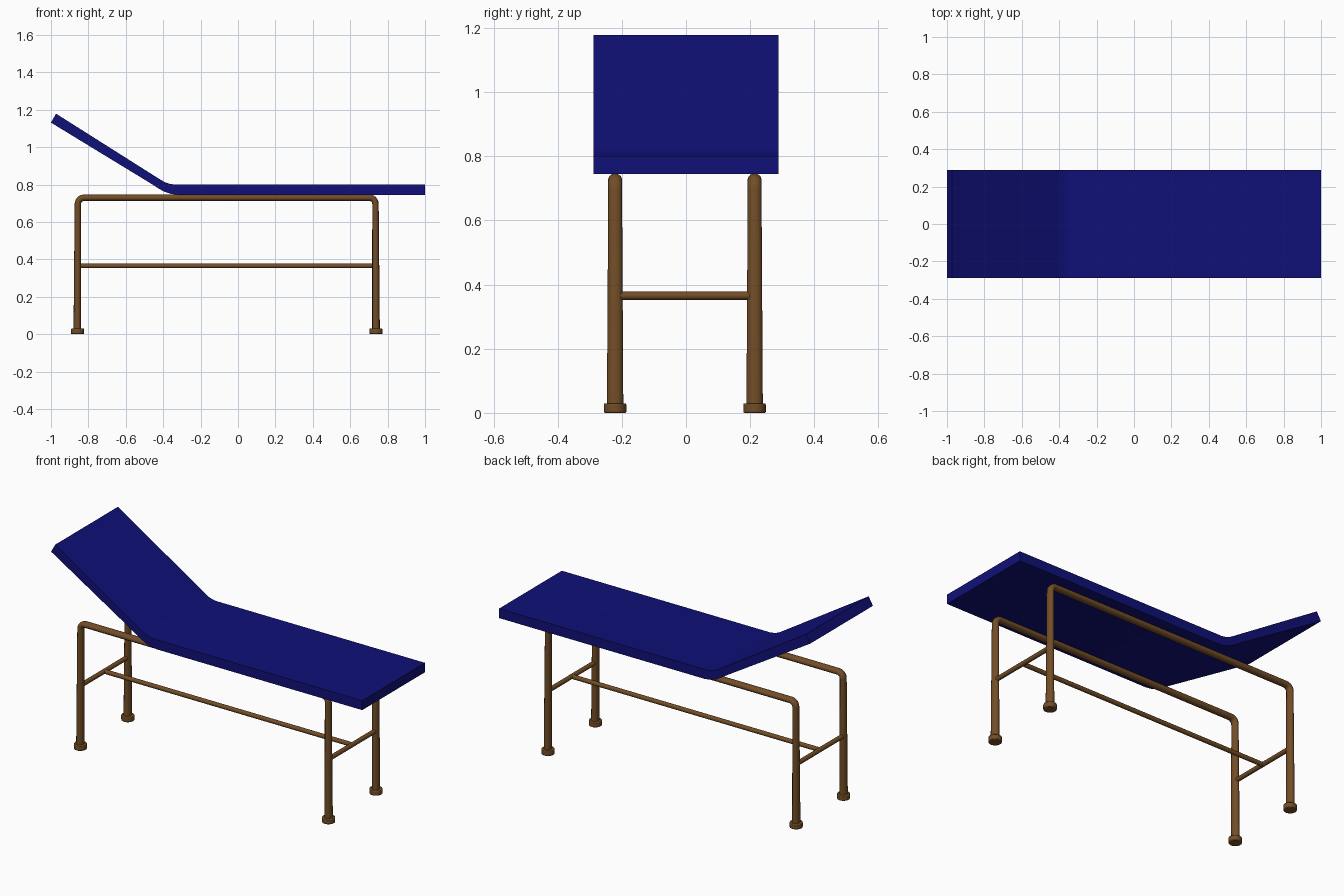
import bpy, bmesh
from math import sin, cos, pi

if "Cube" in bpy.data.objects:
    bpy.data.objects.remove(bpy.data.objects["Cube"])


def material(name, color):
    m = bpy.data.materials.new(name)
    m.diffuse_color = color
    m.use_nodes = True
    m.node_tree.nodes["Principled BSDF"].inputs["Base Color"].default_value = m.diffuse_color
    return m


BLUE = material("blue_vinyl", (0.005, 0.005, 0.19, 1))
BROWN = material("brown_metal", (0.17, 0.075, 0.02, 1))


def add(ob, mat):
    bpy.context.collection.objects.link(ob)
    ob.data.materials.append(mat)
    return ob


def tube(name, points, radii, y=0.0, y_scale=1.0):
    """Round tube following points; radii is one value per point."""
    cu = bpy.data.curves.new(name, 'CURVE')
    cu.dimensions = '3D'
    cu.bevel_depth = 1.0
    cu.bevel_resolution = 4
    cu.use_fill_caps = True
    sp = cu.splines.new('POLY')
    sp.points.add(len(points) - 1)
    for p, co, r in zip(sp.points, points, radii):
        p.co = (*co, 1)
        p.radius = r
    ob = add(bpy.data.objects.new(name, cu), BROWN)
    ob.location.y = y
    ob.scale.y = y_scale
    return ob


def smooth(ob, angle):
    bpy.ops.object.select_all(action='DESELECT')
    bpy.context.view_layer.objects.active = ob
    ob.select_set(True)
    bpy.ops.object.shade_smooth_by_angle(angle=angle)


# Mattress: bent side profile extruded across the width
profile = [(1, 0.745), (-0.32, 0.745), (-0.36, 0.750), (-0.395, 0.762),
           (-0.43, 0.782), (-0.457, 0.800), (-1, 1.131),
           (-0.973, 1.179), (-0.41, 0.823), (-0.39, 0.812),
           (-0.367, 0.804), (-0.34, 0.800), (1, 0.800)]
bm = bmesh.new()
face = bm.faces.new([bm.verts.new((x, -0.288, z)) for x, z in profile])
ext = bmesh.ops.extrude_face_region(bm, geom=[face])
new_verts = [g for g in ext["geom"] if isinstance(g, bmesh.types.BMVert)]
bmesh.ops.translate(bm, verts=new_verts, vec=(0, 0.576, 0))
bmesh.ops.recalc_face_normals(bm, faces=bm.faces)
me = bpy.data.meshes.new("mattress")
bm.to_mesh(me)
bm.free()
smooth(add(bpy.data.objects.new("mattress", me), BLUE), pi / 9)

# Frame dimensions
X_LEFT, X_RIGHT = -0.858, 0.737
Y_FRONT, Y_BACK = -0.221, 0.214
Z_RAIL, Z_BAR, BEND = 0.729, 0.365, 0.032


def bend(cx, start):
    """Quarter-circle corner, swept clockwise from the start angle."""
    return [(cx + BEND * cos(start - i * pi / 12), 0,
             Z_RAIL - BEND + BEND * sin(start - i * pi / 12)) for i in range(7)]


# Side frames: two legs and the top rail in one bent tube
path = ([(X_LEFT - 0.001, 0, 0.01)] + bend(X_LEFT + BEND + 0.002, pi)
        + bend(X_RIGHT - BEND - 0.002, pi / 2) + [(X_RIGHT + 0.001, 0, 0.01)])
radii = [0.0205] + [0.0172] * 14 + [0.0205]
for side, y in (("front", Y_FRONT), ("back", Y_BACK)):
    tube(side + "_side_frame", path, radii, y, 1.25)

    # Rubber feet
    for end, x in (("left", X_LEFT), ("right", X_RIGHT)):
        bpy.ops.mesh.primitive_cylinder_add(vertices=24, radius=0.035,
                                            depth=0.03, location=(x, y, 0.015))
        foot = bpy.context.object
        foot.name = f"{side}_{end}_foot"
        foot.data.materials.append(BROWN)
        bev = foot.modifiers.new("rounded_edge", 'BEVEL')
        bev.width = 0.004
        bev.segments = 2
        smooth(foot, pi / 6)

# Cross bars between the legs
for end, x in (("left", X_LEFT), ("right", X_RIGHT)):
    tube(end + "_cross_bar", [(x, Y_FRONT, Z_BAR), (x, Y_BACK, Z_BAR)], [0.013] * 2)

# Long stretcher joining the cross bars
y_mid = (Y_FRONT + Y_BACK) / 2
tube("stretcher", [(X_LEFT, y_mid, Z_BAR), (X_RIGHT, y_mid, Z_BAR)], [0.0125] * 2)
